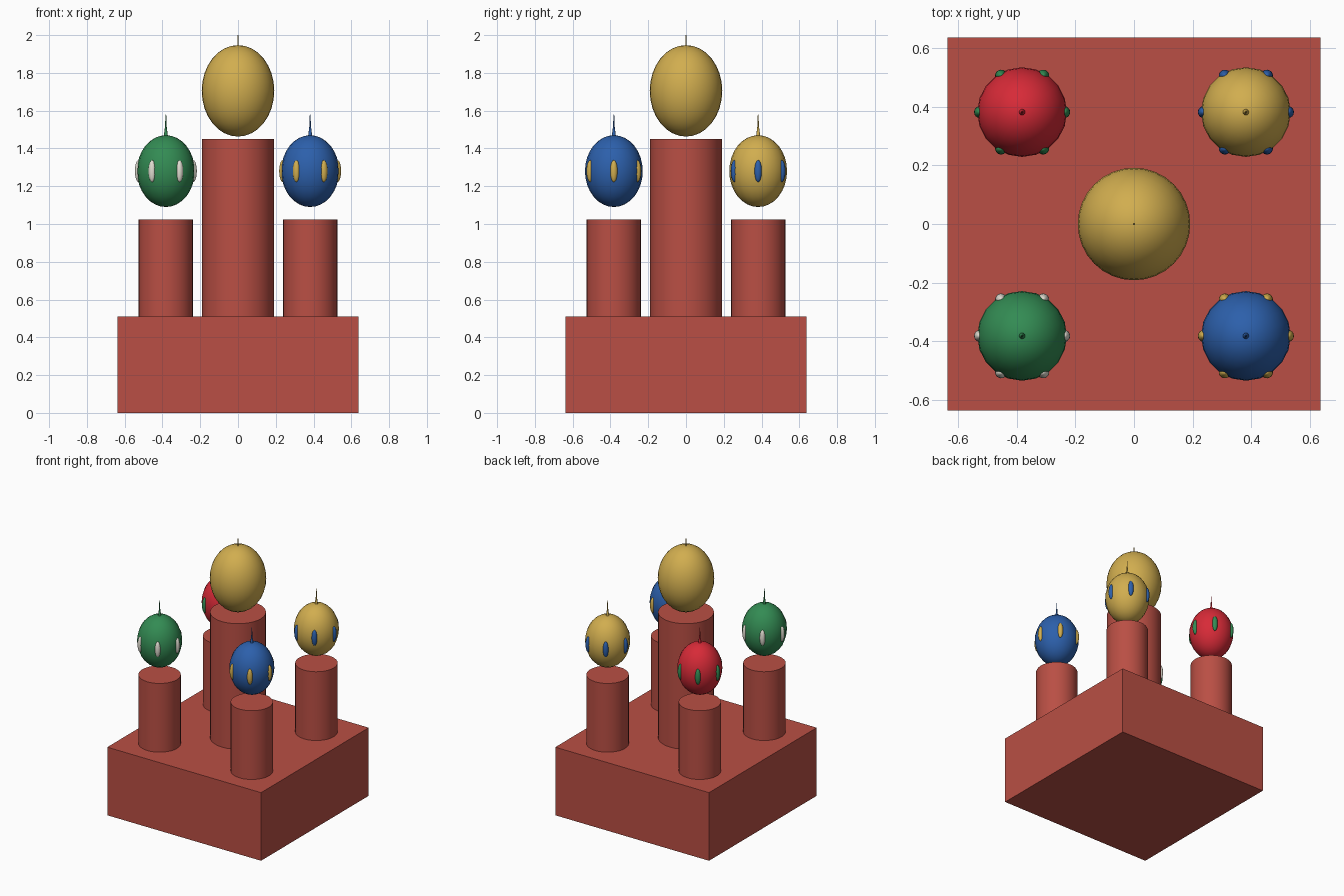
import bpy
from math import cos, sin, pi, radians

cube = bpy.data.objects.get("Cube")
if cube:
    bpy.data.objects.remove(cube, do_unlink=True)


def material(name, r, g, b):
    m = bpy.data.materials.new(name)
    m.use_nodes = True
    col = [(c / 255) ** 2.2 for c in (r, g, b)] + [1.0]
    m.diffuse_color = col
    m.node_tree.nodes["Principled BSDF"].inputs["Base Color"].default_value = col
    return m


brick = material("brick red", 184, 80, 70)
gold = material("gold", 208, 172, 80)
green = material("green", 54, 138, 84)
blue = material("blue", 48, 96, 170)
red = material("red", 214, 46, 58)
white = material("off white", 224, 220, 208)


def finish(name, mat, smooth=True):
    ob = bpy.context.object
    ob.name = name
    ob.data.materials.append(mat)
    if smooth:
        bpy.ops.object.shade_smooth_by_angle(angle=radians(40))
    return ob


def tower(name, x, y, radius, top):
    bottom = base_top - 0.01
    bpy.ops.mesh.primitive_cylinder_add(vertices=32, radius=radius, depth=top - bottom,
                                        location=(x, y, (top + bottom) / 2))
    finish(name, brick)


def ellipsoid(name, loc, size, mat, segments, rings, turn=0):
    bpy.ops.mesh.primitive_uv_sphere_add(segments=segments, ring_count=rings, radius=1,
                                         location=loc, rotation=(0, 0, turn))
    bpy.context.object.scale = size
    finish(name, mat)


def spike(name, x, y, bottom, top, r1, r2, mat):
    bpy.ops.mesh.primitive_cone_add(vertices=12, radius1=r1, radius2=r2, depth=top - bottom,
                                    location=(x, y, (top + bottom) / 2))
    finish(name, mat)


# Square base
base_top = 0.51
bpy.ops.mesh.primitive_cube_add(size=1, location=(0, 0, base_top / 2))
bpy.context.object.scale = (1.274, 1.274, base_top)
finish("base", brick, smooth=False)

# Central tower with its large dome
tower("central_tower", 0, 0, 0.19, 1.45)
ellipsoid("central_dome", (0, 0, 1.705), (0.192, 0.192, 0.242), gold, 32, 16)
spike("central_spike", 0, 0, 1.93, 2.0, 0.004, 0.002, gold)

# Corner towers: dome, studs around it, and a two-stage spike
corners = {
    "front_right": (-1, -1, green, white),
    "front_left": (1, -1, blue, gold),
    "back_right": (-1, 1, red, green),
    "back_left": (1, 1, gold, blue),
}
for name, (sx, sy, dome_mat, stud_mat) in corners.items():
    x, y, z = sx * 0.382, sy * 0.382, 1.28
    tower(name + "_tower", x, y, 0.144, 1.025)
    ellipsoid(name + "_dome", (x, y, z), (0.153, 0.153, 0.19), dome_mat, 20, 16)
    for i in range(6):
        a = i * pi / 3
        ellipsoid(f"{name}_stud_{i + 1}", (x + 0.145 * cos(a), y + 0.145 * sin(a), z),
                  (0.019, 0.02, 0.058), stud_mat, 16, 10, a)
    spike(name + "_spike_foot", x, y, 1.455, 1.52, 0.012, 0.004, dome_mat)
    spike(name + "_spike_tip", x, y, 1.52, 1.58, 0.004, 0.002, dome_mat)
